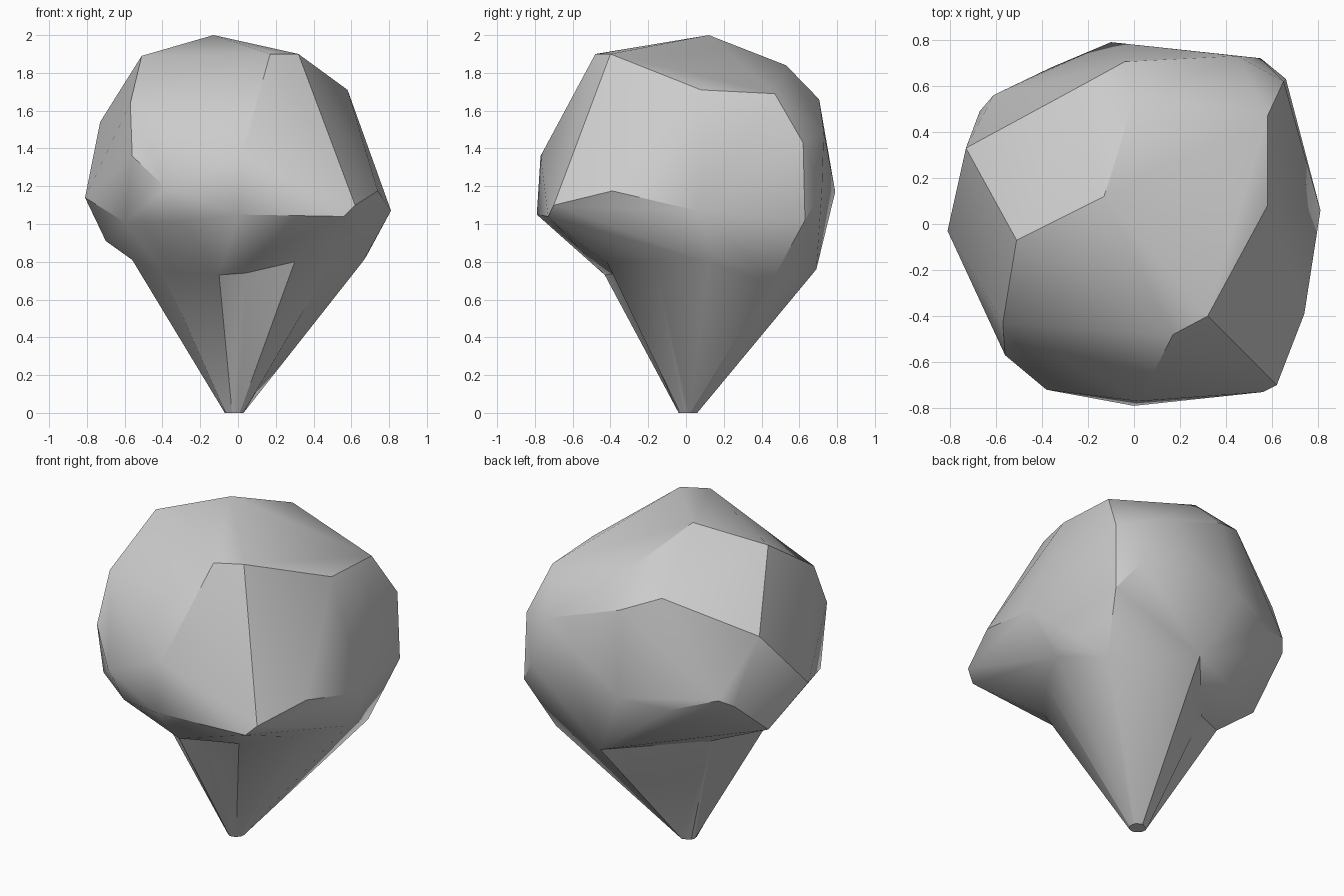
import bpy, bmesh, math

if "Cube" in bpy.data.objects:
    bpy.data.objects.remove(bpy.data.objects["Cube"])

# Single stone-grey colour
grey = bpy.data.materials.new("stone_grey")
grey.diffuse_color = (0.6, 0.6, 0.6, 1)
grey.use_nodes = True
grey.node_tree.nodes["Principled BSDF"].inputs["Base Color"].default_value = grey.diffuse_color


def finish(name, bm):
    """Turn a bmesh into a grey object."""
    bmesh.ops.triangulate(bm, faces=bm.faces[:])
    bmesh.ops.recalc_face_normals(bm, faces=bm.faces[:])
    mesh = bpy.data.meshes.new(name)
    bm.to_mesh(mesh)
    bm.free()
    mesh.materials.append(grey)
    obj = bpy.data.objects.new(name, mesh)
    bpy.context.collection.objects.link(obj)
    return obj


def hull(name, points):
    """Tight faceted skin around the given points."""
    bm = bmesh.new()
    for p in points:
        bm.verts.new(p)
    out = bmesh.ops.convex_hull(bm, input=bm.verts[:])
    loose = {g for g in out["geom_interior"] + out["geom_unused"]
             if isinstance(g, bmesh.types.BMVert)}
    bmesh.ops.delete(bm, geom=list(loose), context="VERTS")
    return finish(name, bm)


def taper(name, ring, centre, radius, top):
    """Fluted stem: a ring narrowing to a small round foot, closed by a hidden tip."""
    bm = bmesh.new()
    upper = [bm.verts.new(p) for p in ring]
    lower = []
    for x, y, z in ring:
        a = math.atan2(y, x)
        lower.append(bm.verts.new((centre[0] + radius * math.cos(a),
                                   centre[1] + radius * math.sin(a), 0)))
    tip = bm.verts.new(top)
    n = len(ring)
    for i in range(n):
        j = (i + 1) % n
        bm.faces.new((upper[i], upper[j], lower[j], lower[i]))
        bm.faces.new((upper[j], upper[i], tip))
    bm.faces.new(lower)
    return finish(name, bm)


# Corners of the bulb, from the crown down to the widest girth
crown = [(-.13, .12, 2), (.17, -.48, 1.9), (.32, -.4, 1.9), (-.51, -.07, 1.89),
         (0, .53, 1.84), (-.25, .59, 1.745), (.58, .47, 1.69), (.58, .08, 1.71),
         (-.04, .705, 1.66), (-.57, -.43, 1.64)]
middle = [(-.73, .33, 1.54), (.45, .73, 1.49), (.65, .62, 1.43),
          (-.56, -.57, 1.36), (.02, -.77, 1.36), (-.38, -.72, 1.19)]
girth = [(.62, -.7, 1.1), (.74, -.39, 1.175), (.81, .06, 1.07), (.66, .63, 1.02),
         (.55, .72, 1.18), (-.1, .79, 1.17), (-.36, .68, 1.12), (-.61, .56, 1.2),
         (-.67, .49, 1.155), (-.81, -.03, 1.14), (-.6, -.45, 1.01),
         (-.3, -.68, 1.01), (0, -.79, 1.05), (.56, -.73, 1.04)]
under = [(-.7, .2, .91), (.68, .17, .83)]

# Ring where the bulb meets the stem; the inset points make grooves
neck = [(.66, .12, .8), (.57, .45, .69), (.1, .69, .76), (-.315, .21, .74),
        (-.56, .05, .81), (-.4, -.2, .75), (-.1, -.43, .73), (.04, -.37, .74),
        (.3, -.42, .8), (.5, -.17, .8)]

bulb = hull("bulb", crown + middle + girth + under + neck)
stem = taper("stem", neck, (-.02, .01), .05, (0, 0, 1.3))

# Merge the stem into the bulb
join = bulb.modifiers.new("join_stem", "BOOLEAN")
join.operation = "UNION"
join.solver = "EXACT"
join.object = stem
bpy.context.view_layer.objects.active = bulb
bulb.select_set(True)
bpy.ops.object.modifier_apply(modifier=join.name)
bpy.data.objects.remove(stem)

# Soft shading with the sharper ridges kept
bpy.ops.object.shade_smooth_by_angle(angle=math.radians(29))
